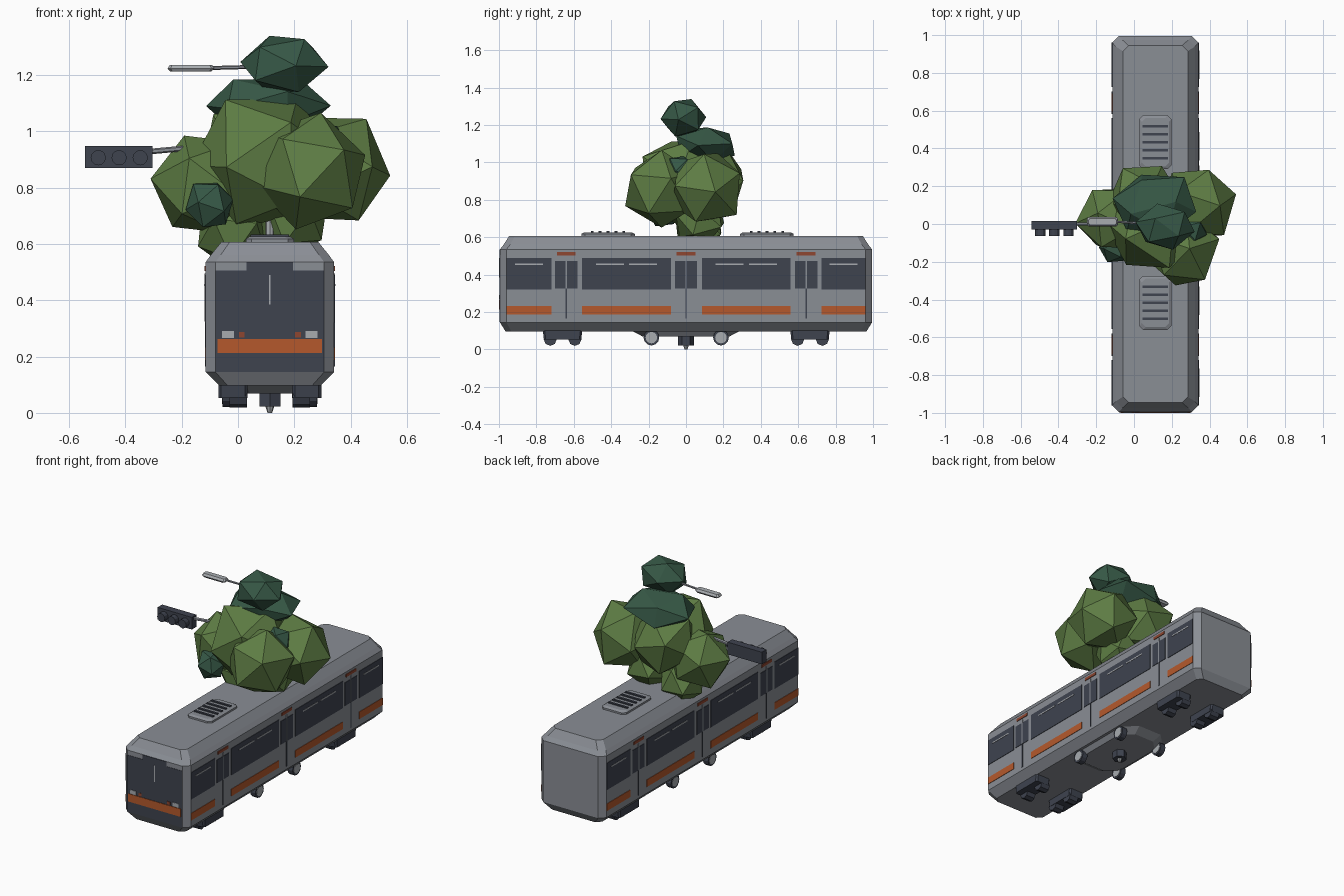
import bpy, bmesh, math, random
from mathutils import Vector, Euler

random.seed(4)
cube = bpy.data.objects.get("Cube")
if cube:
    bpy.data.objects.remove(cube, do_unlink=True)

CX = 0.113  # centre line of the car


def material(name, hexcode):
    srgb = [int(hexcode[i:i + 2], 16) / 255 for i in (0, 2, 4)]
    col = [c / 12.92 if c < 0.04 else ((c + 0.055) / 1.055) ** 2.4 for c in srgb] + [1]
    m = bpy.data.materials.new(name)
    m.use_nodes = True
    m.diffuse_color = col
    bsdf = next(n for n in m.node_tree.nodes if n.type == 'BSDF_PRINCIPLED')
    bsdf.inputs["Base Color"].default_value = col
    return m


GREY = material("body grey", "8A8E95")
DARK = material("dark slate", "3E434F")
ORANGE = material("stripe orange", "B5592C")
RED = material("rust red", "8E4630")
PALE = material("pale grey", "A8ACB0")
LEAF = material("leaf green", "5E7D44")
DEEP = material("deep green", "365846")


def finish(bm, name, mat):
    bmesh.ops.recalc_face_normals(bm, faces=bm.faces)
    me = bpy.data.meshes.new(name)
    bm.to_mesh(me)
    bm.free()
    me.materials.append(mat)
    ob = bpy.data.objects.new(name, me)
    bpy.context.collection.objects.link(ob)
    return ob


def box(name, x0, x1, y0, y1, z0, z1, mat):
    bm = bmesh.new()
    bmesh.ops.create_cube(bm, size=1)
    for v in bm.verts:
        v.co = ((x0 + x1) / 2 + v.co.x * (x1 - x0), (y0 + y1) / 2 + v.co.y * (y1 - y0),
                (z0 + z1) / 2 + v.co.z * (z1 - z0))
    return finish(bm, name, mat)


def loft(name, cx, cy, rings, mat):
    """Stack corner-cut rectangles: (z, half width, half length, corner cut)."""
    bm = bmesh.new()
    loops = []
    for z, w, l, c in rings:
        pts = [(w, c - l), (w, l - c), (w - c, l), (c - w, l),
               (-w, l - c), (-w, c - l), (c - w, -l), (w - c, -l)]
        loops.append([bm.verts.new((cx + x, cy + y, z)) for x, y in pts])
    for a, b in zip(loops, loops[1:]):
        for i in range(8):
            j = (i + 1) % 8
            bm.faces.new((a[i], a[j], b[j], b[i]))
    bm.faces.new(loops[0][::-1])
    bm.faces.new(loops[-1])
    return finish(bm, name, mat)


def rod(name, p, q, r, mat, sides=8, r2=None):
    p, q = Vector(p), Vector(q)
    bm = bmesh.new()
    bmesh.ops.create_cone(bm, cap_ends=True, segments=sides, radius1=r,
                          radius2=r if r2 is None else r2, depth=(q - p).length)
    rot = (q - p).to_track_quat('Z', 'Y')
    for v in bm.verts:
        v.co = rot @ v.co + (p + q) / 2
    return finish(bm, name, mat)


def blob(name, centre, size, mat, jitter=0.07):
    bm = bmesh.new()
    bmesh.ops.create_icosphere(bm, subdivisions=1, radius=1)
    rot = Euler([random.uniform(0, math.tau) for _ in range(3)]).to_matrix()
    for v in bm.verts:
        d = rot @ v.co * (1.05 + random.uniform(-jitter, jitter))
        v.co = Vector(centre) + Vector([a * b for a, b in zip(d, size)])
    return finish(bm, name, mat)


# Car body and roof
loft("car_body", CX, 0, [(0.097, 0.18, 0.965, 0.03), (0.145, 0.228, 0.995, 0.035),
                         (0.535, 0.228, 0.995, 0.035), (0.56, 0.21, 0.975, 0.035),
                         (0.607, 0.172, 0.945, 0.03)], GREY)

# Side windows, stripes and doors
windows = [(-0.96, -0.72, 1), (-0.555, -0.08, 2), (0.085, 0.56, 2), (0.725, 0.96, 1)]
doors = [-0.64, 0, 0.642]
for side, tag in ((1, "left"), (-1, "right")):
    def plate(name, y0, y1, z0, z1, t, mat):
        a, b = sorted((CX + side * 0.227, CX + side * (0.228 + t)))
        box(tag + "_" + name, a, b, y0, y1, z0, z1, mat)

    for y0, y1, count in windows:
        plate("window", y0, y1, 0.32, 0.49, 0.003, DARK)
        plate("stripe", y0, y1, 0.187, 0.232, 0.003, ORANGE)
        step = (y1 - y0) / count
        for k in range(count):
            mid = y0 + step * (k + 0.5) + (0.03 if count == 2 and k == 0 else -0.03 if count == 2 else 0)
            plate("window_glint", mid - 0.075, mid + 0.075, 0.45, 0.458, 0.005, PALE)
    for y in doors:
        plate("door_window", y - 0.06, y + 0.06, 0.325, 0.472, 0.003, DARK)
        plate("door_seam", y - 0.004, y + 0.004, 0.165, 0.325, 0.003, DARK)
        plate("door_gap", y - 0.004, y + 0.004, 0.325, 0.495, 0.004, GREY)
        plate("door_sign", y - 0.05, y + 0.05, 0.503, 0.521, 0.004, RED)


# Front panel
def face(name, x, half, z0, z1, t, mat):
    box(name, CX + x - half, CX + x + half, -0.995 - t, -0.99, z0, z1, mat)


face("windscreen", 0, 0.192, 0.146, 0.505, 0.002, DARK)
face("destination_sign", 0, 0.083, 0.50, 0.535, 0.003, DARK)
face("front_stripe", 0, 0.185, 0.213, 0.263, 0.005, ORANGE)
face("wiper", 0, 0.003, 0.385, 0.49, 0.004, PALE)
for s in (-1, 1):
    face("headlight", s * 0.148, 0.021, 0.266, 0.291, 0.005, PALE)
    face("marker_light", s * 0.1, 0.01, 0.268, 0.287, 0.005, RED)

# Roof vents
for cy in (-0.417, 0.433):
    loft("roof_vent", CX, cy, [(0.60, 0.085, 0.143, 0.02), (0.618, 0.085, 0.143, 0.02),
                               (0.626, 0.072, 0.128, 0.02)], GREY)
    for k in range(5):
        y = cy - 0.085 + k * 0.0425
        box("vent_slat", CX - 0.068, CX + 0.068, y - 0.007, y + 0.007, 0.62, 0.633, DARK)

# Bogies and wheels
for cy in (-0.66, 0.663):
    for s in (-1, 1):
        x = CX + s * 0.131
        loft("bogie_frame", x, cy, [(0.053, 0.052, 0.1, 0.01), (0.1, 0.052, 0.105, 0.01)], DARK)
        for dy in (-0.066, 0.066):
            w = CX + s * 0.112
            rod("bogie_wheel", (w - 0.031, cy + dy, 0.054), (w + 0.031, cy + dy, 0.054), 0.035, DARK)

# Underfloor carriage with discs and centre drum
loft("underfloor_plate", CX, 0, [(0.068, 0.14, 0.23, 0.07), (0.1, 0.165, 0.29, 0.08)], GREY)
for s in (-1, 1):
    for y in (-0.185, 0.187):
        x = CX + s * 0.15
        rod("underfloor_disc", (x - 0.018, y, 0.063), (x + 0.018, y, 0.063), 0.042, DARK, 12)
        rod("disc_hub", (x - 0.02, y, 0.063), (x + 0.02, y, 0.063), 0.031, PALE, 12)
rod("centre_drum", (CX, 0, 0.022), (CX, 0, 0.1), 0.043, DARK, 6)
rod("drum_tip", (CX, 0, 0), (CX, 0, 0.03), 0.008, PALE, 8, 0.018)

# Pole with lamp and signal arms
rod("pole", (CX, 0, 0.6), (CX, 0, 1.24), 0.016, PALE)
rod("lamp_arm", (-0.1, 0.012, 1.224), (CX, 0, 1.23), 0.007, GREY, 6)
loft("lamp_head", -0.167, 0.012, [(1.211, 0.072, 0.018, 0.008), (1.222, 0.083, 0.025, 0.01),
                                  (1.235, 0.075, 0.016, 0.008)], PALE)
rod("signal_arm", (-0.31, 0, 0.928), (-0.2, 0, 0.938), 0.01, GREY, 6)
rod("signal_arm_inner", (-0.2, 0, 0.938), (CX, 0, 0.938), 0.01, GREY, 6)
box("signal_housing", -0.543, -0.303, -0.03, 0.016, 0.87, 0.947, DARK)
for x in (-0.496, -0.422, -0.347):
    rod("signal_hood", (x, -0.063, 0.906), (x, -0.028, 0.906), 0.027, DARK, 12)

# Foliage clumps
for c, r in (((0.10, -0.01, 0.89), 0.25), ((0.25, -0.13, 0.86), 0.20),
             ((0.335, 0.11, 0.86), 0.20), ((-0.12, 0.03, 0.81), 0.185),
             ((0.06, 0.13, 0.90), 0.20), ((-0.02, 0.07, 0.65), 0.135),
             ((0.19, 0.07, 0.70), 0.14)):
    blob("leaf_clump", c, (r, r, r), LEAF)
blob("crown_lower", (0.11, 0.10, 1.09), (0.225, 0.17, 0.105), DEEP)
blob("crown_top", (0.165, -0.015, 1.237), (0.155, 0.122, 0.107), DEEP, 0.03)
for c in ((-0.10, -0.12, 0.74), (0.30, -0.03, 0.95)):
    blob("shade_clump", c, (0.085, 0.085, 0.085), DEEP)
